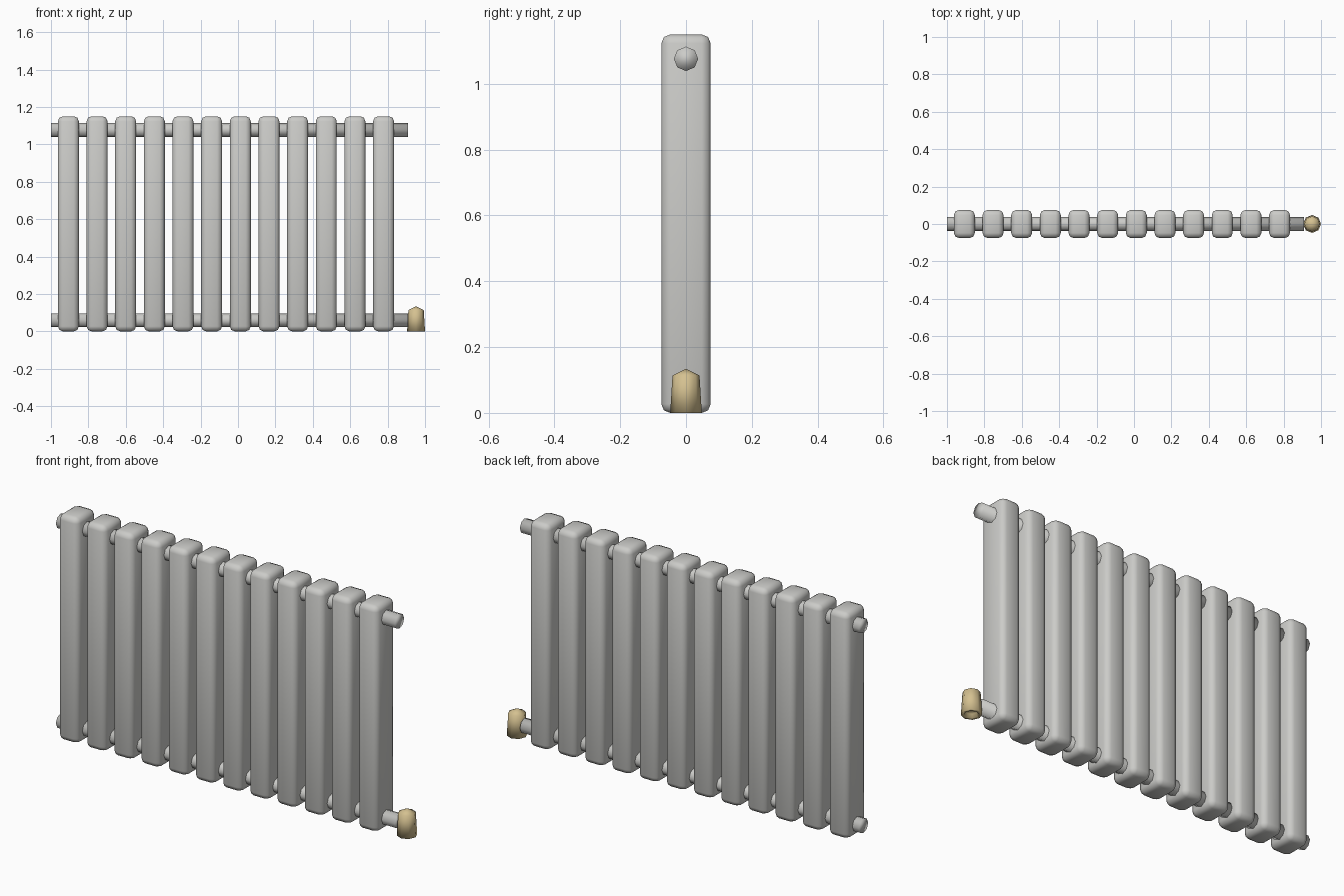
import bpy, bmesh, math
from mathutils import Matrix, Vector

cube = bpy.data.objects.get("Cube")
if cube:
    bpy.data.objects.remove(cube, do_unlink=True)


def material(name, color):
    mat = bpy.data.materials.new(name)
    mat.use_nodes = True
    mat.diffuse_color = color
    mat.node_tree.nodes["Principled BSDF"].inputs["Base Color"].default_value = color
    return mat


def finish(bm, name, mat):
    bmesh.ops.recalc_face_normals(bm, faces=bm.faces)
    for face in bm.faces:
        face.smooth = True
    mesh = bpy.data.meshes.new(name)
    bm.to_mesh(mesh)
    bm.free()
    mesh.materials.append(mat)
    obj = bpy.data.objects.new(name, mesh)
    bpy.context.collection.objects.link(obj)
    return obj


enamel = material("grey enamel", (0.60, 0.60, 0.58, 1))
brass = material("pale brass", (0.66, 0.53, 0.28, 1))

# Upright columns: softly bevelled boxes sharing one mesh
COUNT, FIRST, STEP = 12, -0.907, 0.1532
WIDTH, DEPTH, HEIGHT = 0.112, 0.15, 1.15
bm = bmesh.new()
bmesh.ops.create_cube(bm, size=1)
bmesh.ops.scale(bm, vec=(WIDTH, DEPTH, HEIGHT), verts=bm.verts)
bmesh.ops.bevel(bm, geom=list(bm.edges), offset=0.027, segments=2,
                profile=0.5, affect='EDGES')
column = finish(bm, "column_1", enamel)
column.location = (FIRST, 0, HEIGHT / 2)
for i in range(1, COUNT):
    copy = column.copy()
    copy.name = f"column_{i + 1}"
    copy.location.x = FIRST + i * STEP
    bpy.context.collection.objects.link(copy)

# Header pipes running through all columns
LEFT_END, RIGHT_END = 0.91, -1.0
for name, z in (("upper_pipe", 1.076), ("lower_pipe", 0.059)):
    bm = bmesh.new()
    bmesh.ops.create_cone(bm, cap_ends=True, segments=8, radius1=0.037,
                          radius2=0.037, depth=LEFT_END - RIGHT_END,
                          matrix=Matrix.Rotation(math.pi / 2, 4, 'Y'))
    pipe = finish(bm, name, enamel)
    pipe.location = ((LEFT_END + RIGHT_END) / 2, 0, z)

# Tapered valve with a pointed cap and a recessed underside
profile = [(0, 0.02), (0.03, 0.02), (0.034, 0), (0.048, 0), (0.041, 0.114), (0, 0.134)]
bm = bmesh.new()
verts = [bm.verts.new(Vector((r, 0, z))) for r, z in profile]
edges = [bm.edges.new(pair) for pair in zip(verts, verts[1:])]
bmesh.ops.spin(bm, geom=verts + edges, cent=(0, 0, 0), axis=(0, 0, 1),
               angle=math.tau, steps=8)
bmesh.ops.remove_doubles(bm, verts=bm.verts, dist=0.0001)
valve = finish(bm, "valve", brass)
valve.location = (0.952, 0, 0)
